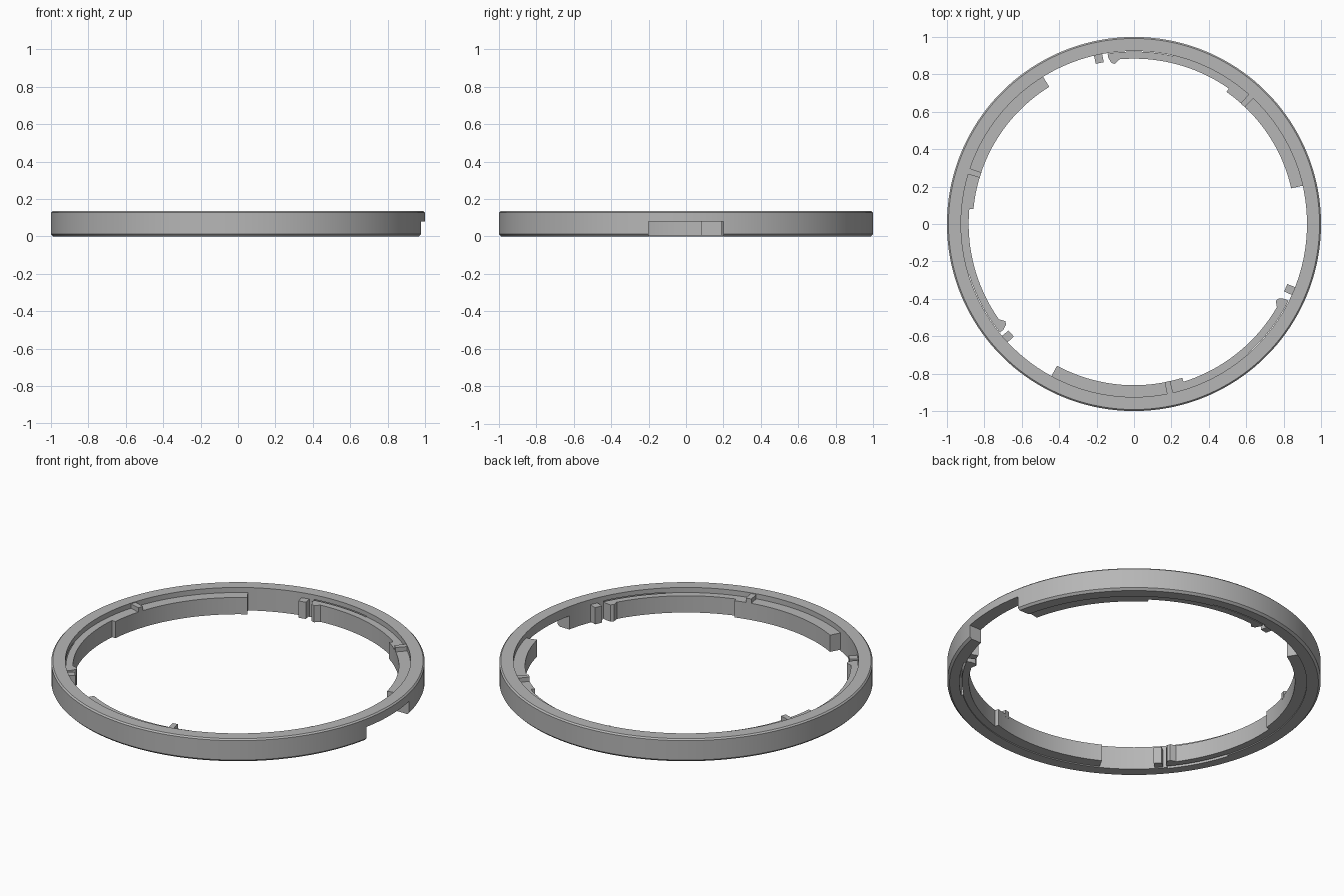
import bpy, bmesh
from math import radians, cos, sin, ceil

cube = bpy.data.objects.get("Cube")
if cube:
    bpy.data.objects.remove(cube, do_unlink=True)

grey = bpy.data.materials.new("satin_grey")
grey.use_nodes = True
colour = (0.47, 0.47, 0.47, 1)
grey.diffuse_color = colour
grey.node_tree.nodes["Principled BSDF"].inputs["Base Color"].default_value = colour

TOP, BORE = 0.135, 0.925


def finish(name, bm):
    bmesh.ops.recalc_face_normals(bm, faces=bm.faces)
    mesh = bpy.data.meshes.new(name)
    bm.to_mesh(mesh)
    bm.free()
    mesh.materials.append(grey)
    obj = bpy.data.objects.new(name, mesh)
    bpy.context.collection.objects.link(obj)
    return obj


def select(obj):
    bpy.ops.object.select_all(action='DESELECT')
    obj.select_set(True)
    bpy.context.view_layer.objects.active = obj


def smooth(obj):
    select(obj)
    bpy.ops.object.shade_smooth_by_angle(angle=radians(25))


def sweep(name, sections, closed=False):
    """Join (degrees, radius-height profile) sections around the z axis."""
    bm = bmesh.new()
    loops = []
    for deg, profile in sections:
        a = radians(deg)
        loops.append([bm.verts.new((r * cos(a), r * sin(a), z)) for r, z in profile])
    pairs = list(zip(loops, loops[1:]))
    if closed:
        pairs.append((loops[-1], loops[0]))
    else:
        bm.faces.new(loops[0])
        bm.faces.new(loops[-1])
    for p, q in pairs:
        for i in range(len(p)):
            j = (i + 1) % len(p)
            bm.faces.new((p[i], p[j], q[j], q[i]))
    return finish(name, bm)


def arc(name, outline, outer, z0, z1):
    """Curved block; outline is a list of (degrees, inner radius)."""
    points = [outline[0]]
    for (a, ra), (b, rb) in zip(outline, outline[1:]):
        n = max(1, ceil((b - a) / 2))
        points += [(a + (b - a) * i / n, ra + (rb - ra) * i / n) for i in range(1, n + 1)]
    return sweep(name, [(d, [(r, z0), (outer, z0), (outer, z1), (r, z1)])
                        for d, r in points])


# Main ring with chamfered rims
rim = [(BORE, 0), (0.988, 0), (1, 0.012), (1, TOP - 0.008), (0.992, TOP), (BORE, TOP)]
ring = sweep("ring", [(i * 2.0, rim) for i in range(180)], closed=True)
cutters = []

# Rectangular notch through the ring on the +x side
bm = bmesh.new()
bmesh.ops.create_cube(bm, size=1)
bmesh.ops.scale(bm, vec=(0.4, 0.4, 0.18), verts=bm.verts)
bmesh.ops.translate(bm, vec=(1, 0, -0.01), verts=bm.verts)
cutters.append(finish("notch_cutter", bm))

# Three bayonet groups: lug start, divider, step, hook tip, stop block (degrees)
groups = {"back": (12.8, 47.5, 55, 98, 102),
          "right": (121.7, 162.3, 174.7, 218.2, 221.7),
          "front": (241.5, 282, 287.4, 332.8, 337.2)}
for side, (start, div, step, tip, stop) in groups.items():
    parts = [
        # Fixed lug and its root
        arc(side + "_lug", [(start, 0.862), (step, 0.862)], BORE + 0.005, 0.006, 0.105),
        # Raised divider on the lug
        arc(side + "_divider", [(div - 1, 0.861), (div + 1, 0.861)], BORE + 0.005, 0.09, 0.131),
        # Spring arm: rooted half, then free half ending in a hook
        arc(side + "_spring_root", [(step, 0.884), (tip - 21, 0.884)], BORE + 0.005, 0.006, 0.105),
        arc(side + "_spring_arm", [(tip - 21, 0.884), (tip - 3, 0.884), (tip - 1.2, 0.862),
                                   (tip, 0.87), (tip + 0.8, 0.9)], BORE - 0.003, 0.006, 0.105),
        # Stop block past the hook
        arc(side + "_stop_block", [(stop - 1.4, 0.88), (stop + 1.4, 0.88)], BORE + 0.005, 0.006, 0.105),
    ]
    for part in parts:
        smooth(part)
    # Clearance groove behind the spring arm
    cutters.append(arc(side + "_groove_cutter", [(tip - 21, 0.915), (tip + 0.8, 0.915)],
                       0.935, -0.05, 0.108))

# Cut the notch and grooves
select(ring)
for cutter in cutters:
    cutter.hide_render = True
    mod = ring.modifiers.new(cutter.name, 'BOOLEAN')
    mod.operation = 'DIFFERENCE'
    mod.solver = 'EXACT'
    mod.object = cutter
    bpy.ops.object.modifier_apply(modifier=mod.name)
for cutter in cutters:
    bpy.data.objects.remove(cutter, do_unlink=True)
smooth(ring)
